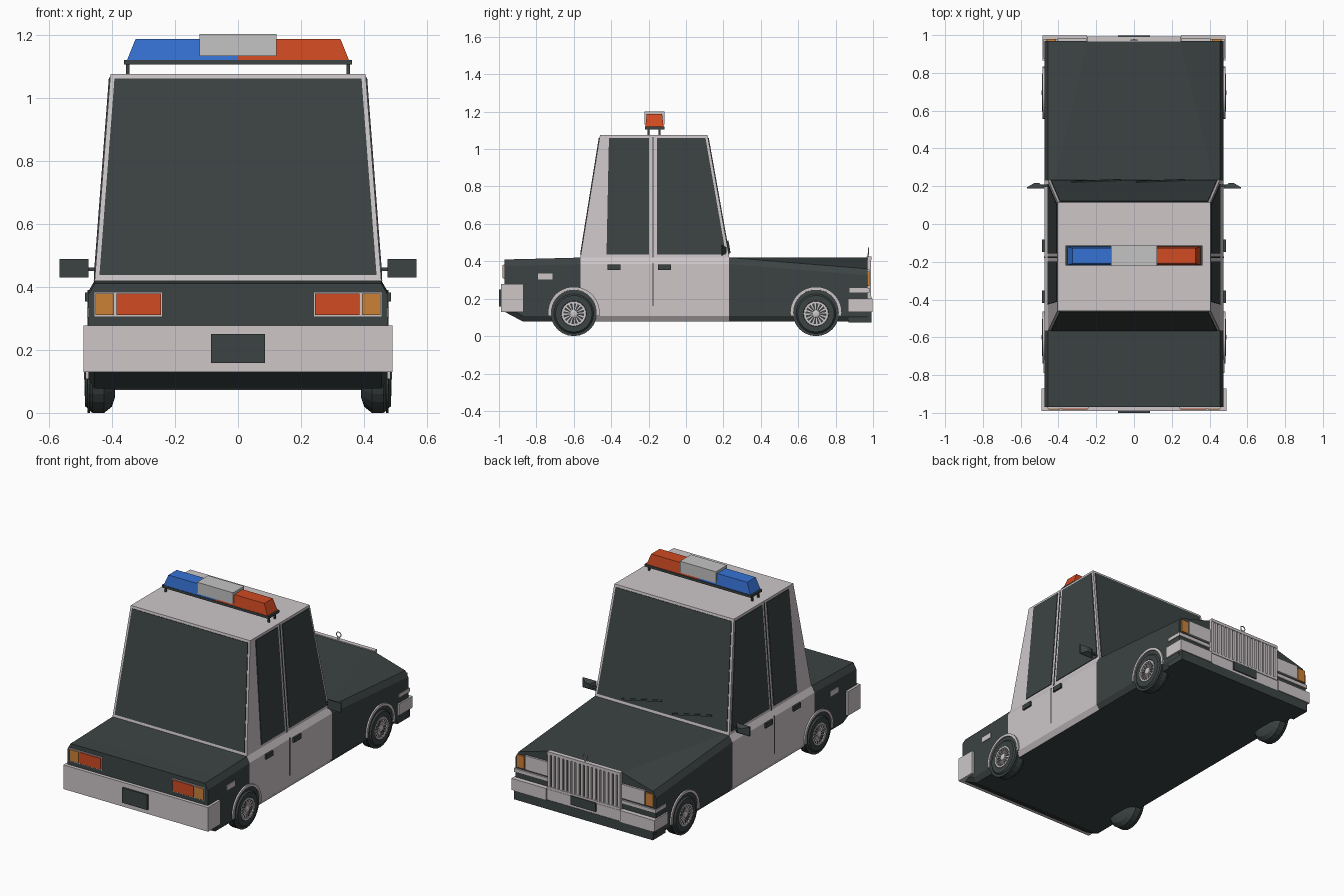
import bpy, bmesh, math
from mathutils import Vector

if "Cube" in bpy.data.objects:
    bpy.data.objects.remove(bpy.data.objects["Cube"])


def material(name, r, g, b):
    m = bpy.data.materials.new(name)
    m.diffuse_color = (r, g, b, 1)
    m.use_nodes = True
    m.node_tree.nodes["Principled BSDF"].inputs["Base Color"].default_value = m.diffuse_color
    return m


DARK = material("charcoal", 0.045, 0.056, 0.056)
WHITE = material("off_white", 0.61, 0.565, 0.575)
GREY = material("light_grey", 0.56, 0.55, 0.55)
RED = material("red_orange", 0.63, 0.07, 0.016)
AMBER = material("amber", 0.60, 0.22, 0.037)
BLUE = material("blue", 0.037, 0.17, 0.66)


def loft(name, rings, mat, closed=False):
    """Skin a list of equal-length point rings, capping the ends."""
    bm = bmesh.new()
    vs = [[bm.verts.new(p) for p in r] for r in rings]
    n = len(vs[0])
    for i in range(len(vs) if closed else len(vs) - 1):
        a, b = vs[i], vs[(i + 1) % len(vs)]
        for j in range(n):
            k = (j + 1) % n
            bm.faces.new((a[j], a[k], b[k], b[j]))
    if not closed:
        bm.faces.new(vs[0])
        bm.faces.new(vs[-1])
    bmesh.ops.recalc_face_normals(bm, faces=bm.faces)
    me = bpy.data.meshes.new(name)
    bm.to_mesh(me)
    bm.free()
    me.materials.append(mat)
    ob = bpy.data.objects.new(name, me)
    bpy.context.collection.objects.link(ob)
    return ob


def rect(x0, x1, y0, y1, z):
    return [(x0, y0, z), (x1, y0, z), (x1, y1, z), (x0, y1, z)]


def box(name, x0, x1, y0, y1, z0, z1, mat):
    return loft(name, [rect(x0, x1, y0, y1, z0), rect(x0, x1, y0, y1, z1)], mat)


def plate(name, pts, out, mat, t=0.004):
    """Thin plate lying on the plane of pts, raised to the side of 'out'."""
    p = [Vector(q) for q in pts]
    n = (p[1] - p[0]).cross(p[2] - p[0]).normalized()
    if n.dot(Vector(out)) < 0:
        n = -n
    return loft(name, [[q - n * t for q in p], [q + n * t for q in p]], mat)


def arc(name, s, r0, r1, a0, a1, x0, x1, cy, cz, mat, n=24):
    """Flat ring or part ring around the x axis."""
    full = a1 - a0 >= 359
    rings = []
    for i in range(n if full else n + 1):
        a = math.radians(a0 + (a1 - a0) * i / n)
        c, d = math.cos(a), math.sin(a)
        rings.append([(s * x, cy + r * c, cz + r * d)
                      for x, r in ((x0, r0), (x1, r0), (x1, r1), (x0, r1))])
    return loft(name, rings, mat, full)


def lathe(name, s, prof, cy, cz, mat, n=24):
    """Solid of revolution around the x axis from (x, radius) pairs."""
    return loft(name, [[(s * x, cy + r * math.cos(2 * math.pi * i / n),
                         cz + r * math.sin(2 * math.pi * i / n)) for i in range(n)]
                       for x, r in prof], mat)


# Lower body: stations of y, bottom z, shoulder z, centre z, crease x
def section(y, zb, zs, zc, xc):
    half = [(0.455, zb), (0.475, zb + 0.03), (0.475, zs - 0.035), (0.455, zs), (xc, zc)]
    return [(x, y, z) for x, z in half] + [(-x, y, z) for x, z in reversed(half)]


body = loft("body", [section(-0.97, 0.13, 0.41, 0.41, 0.42),
                     section(-0.87, 0.077, 0.412, 0.412, 0.42),
                     section(-0.565, 0.077, 0.42, 0.42, 0.42),
                     section(0.23, 0.077, 0.42, 0.42, 0.42),
                     section(0.97, 0.077, 0.36, 0.42, 0.245)], DARK)
body.data.materials.append(WHITE)
for f in body.data.polygons:  # white door section, dark underside
    if -0.5 < f.center.y < 0.2 and f.normal.z > -0.9:
        f.material_index = 1


# Cabin, with helpers giving its sloped planes
def mix(a, b, z):
    return a + (b - a) * (z - 0.42) / 0.655


def side_x(z):
    return mix(0.455, 0.405, z)


def front_y(z):
    return mix(0.232, 0.115, z)


def rear_y(z):
    return mix(-0.565, -0.46, z)


loft("cabin", [rect(-side_x(z), side_x(z), rear_y(z), front_y(z), z) for z in (0.415, 1.075)], WHITE)
LO, HI = 0.437, 1.06
for name, fy, out in (("windshield", front_y, (0, 1, 0)), ("rear_window", rear_y, (0, -1, 0))):
    plate(name, [(sx * (side_x(z) - 0.014), fy(z), z)
                 for sx, z in ((-1, LO), (1, LO), (1, HI), (-1, HI))], out, DARK)

# Wipers
for x in (-0.2, 0.14):
    plate("wiper", [(x + dx, front_y(z) + 0.005, z) for dx, z in
                    ((-0.13, 0.50), (0.13, 0.445), (0.13, 0.455), (-0.13, 0.51))], (0, 1, 0), DARK, 0.006)

for s in (-1, 1):
    # Side windows and door seam
    for name, b0, b1, t1, t0 in (("front_side_window", -0.155, 0.213, 0.104, -0.155),
                                 ("back_side_window", -0.425, -0.198, -0.198, -0.412)):
        plate(name, [(s * side_x(z), y, z) for y, z in ((b0, LO), (b1, LO), (t1, HI), (t0, HI))],
              (s, 0, 0), DARK)
    plate("pillar_seam", [(s * side_x(z), y, z) for y, z in
                          ((-0.179, 0.42), (-0.173, 0.42), (-0.173, 1.065), (-0.179, 1.065))],
          (s, 0, 0), DARK, 0.003)
    a, b = sorted((s * 0.472, s * 0.477))
    box("door_seam", a, b, -0.179, -0.173, 0.16, 0.39, DARK)
    # Door handles and side markers
    a, b = sorted((s * 0.47, s * 0.486))
    for y in (-0.115, -0.385):
        box("door_handle", a, b, y - 0.034, y + 0.034, 0.353, 0.382, DARK)
    a, b = sorted((s * 0.47, s * 0.479))
    box("side_marker", a, b, -0.79, -0.715, 0.303, 0.334, WHITE)
    # Mirrors
    loft("wing_mirror", [[(s * x, y, z) for x, z in ((x0, z0), (x1, z0), (x1, z1), (x0, z1))]
                         for y, x0, x1, z0, z1 in ((0.187, 0.475, 0.567, 0.43, 0.488),
                                                   (0.194, 0.475, 0.567, 0.43, 0.488),
                                                   (0.216, 0.50, 0.53, 0.445, 0.475))], DARK)
    a, b = sorted((s * 0.44, s * 0.49))
    box("mirror_arm", a, b, 0.196, 0.208, 0.45, 0.462, DARK)

    # Wheels: tyre, rim, spokes, cap and arch lip
    for cy in (-0.6, 0.695):
        cz = 0.12
        lathe("wheel_well", s, [(0.47, 0.124), (0.477, 0.124)], cy, cz + 0.004, DARK)
        lathe("tyre", s, [(0.39, 0.07), (0.40, 0.10), (0.425, 0.12), (0.462, 0.12),
                          (0.486, 0.098), (0.486, 0.068), (0.479, 0.062)], cy, cz, DARK)
        arc("rim", s, 0.056, 0.066, 0, 360, 0.476, 0.487, cy, cz, WHITE)
        lathe("hub_cap", s, [(0.475, 0.022), (0.486, 0.02), (0.489, 0.01)], cy, cz, WHITE, 12)
        for i in range(16):
            t = i * 22.5
            arc("spoke", s, 0.018, 0.058, t, t + 9, 0.476, 0.484, cy, cz, WHITE, 1)
        arc("wheel_arch", s, 0.122, 0.138, -8, 188, 0.468, 0.484, cy, cz + 0.006, WHITE)

    # Tail lights
    def lamp(name, x0, x1, y0, y1, z0, z1, mat):
        a, b = sorted((s * x0, s * x1))
        box(name, a, b, y0, y1, z0, z1, mat)
    lamp("tail_light_frame", 0.24, 0.457, -0.976, -0.96, 0.305, 0.384, WHITE)
    lamp("tail_light", 0.245, 0.385, -0.982, -0.96, 0.31, 0.379, RED)
    lamp("rear_indicator", 0.393, 0.453, -0.982, -0.96, 0.31, 0.379, AMBER)
    # Headlights, indicators, trim strip and bumper ends
    lamp("headlight", 0.25, 0.405, 0.96, 0.982, 0.268, 0.355, WHITE)
    lamp("front_indicator", 0.412, 0.462, 0.96, 0.98, 0.268, 0.345, AMBER)
    lamp("front_trim", 0.25, 0.48, 0.875, 0.98, 0.234, 0.256, WHITE)
    lamp("front_bumper_end", 0.25, 0.484, 0.865, 0.998, 0.13, 0.2, WHITE)

# Rear bumper and plate
loft("rear_bumper", [rect(-0.49, 0.49, -0.99, -0.87, z) for z in (0.13, 0.278)], WHITE)
box("rear_plate", -0.085, 0.085, -1.0, -0.985, 0.158, 0.25, DARK)

# Front bumper centre, plate and valance
box("front_bumper", -0.26, 0.26, 0.96, 0.99, 0.13, 0.195, WHITE)
box("front_plate", -0.085, 0.085, 0.98, 0.997, 0.145, 0.2, DARK)
box("front_valance", -0.47, 0.47, 0.87, 0.992, 0.073, 0.13, DARK)

# Grille
box("grille_back", -0.24, 0.24, 0.96, 0.978, 0.2, 0.42, DARK)
box("grille_top", -0.247, 0.247, 0.965, 0.992, 0.408, 0.426, WHITE)
box("grille_bottom", -0.247, 0.247, 0.965, 0.992, 0.197, 0.212, WHITE)
for i in range(18):
    x = -0.238 + i * 0.028
    box("grille_bar", x - 0.009, x + 0.009, 0.97, 0.99, 0.2, 0.415, WHITE)

# Hood ornament: plain ring on a stem
box("ornament_stem", -0.004, 0.004, 0.971, 0.979, 0.42, 0.442, WHITE)
bpy.ops.mesh.primitive_torus_add(major_segments=10, minor_segments=5, major_radius=0.016,
                                 minor_radius=0.003, location=(0, 0.975, 0.456),
                                 rotation=(math.pi / 2, 0, 0))
ring = bpy.context.object
ring.name = "ornament_ring"
ring.data.materials.append(WHITE)

# Roof light bar
box("light_bar_base", -0.362, 0.362, -0.22, -0.115, 1.105, 1.12, DARK)
for s, name, mat in ((-1, "blue_light", BLUE), (1, "red_light", RED)):
    for y in (-0.2, -0.142):
        box("light_bar_leg", s * 0.35 - 0.005, s * 0.35 + 0.005, y - 0.005, y + 0.005, 1.07, 1.108, DARK)
    loft(name, [rect(0, s * 0.352, -0.217, -0.12, 1.12),
                rect(0, s * 0.325, -0.21, -0.128, 1.187)], mat)
box("center_light", -0.122, 0.122, -0.222, -0.115, 1.132, 1.202, GREY)
